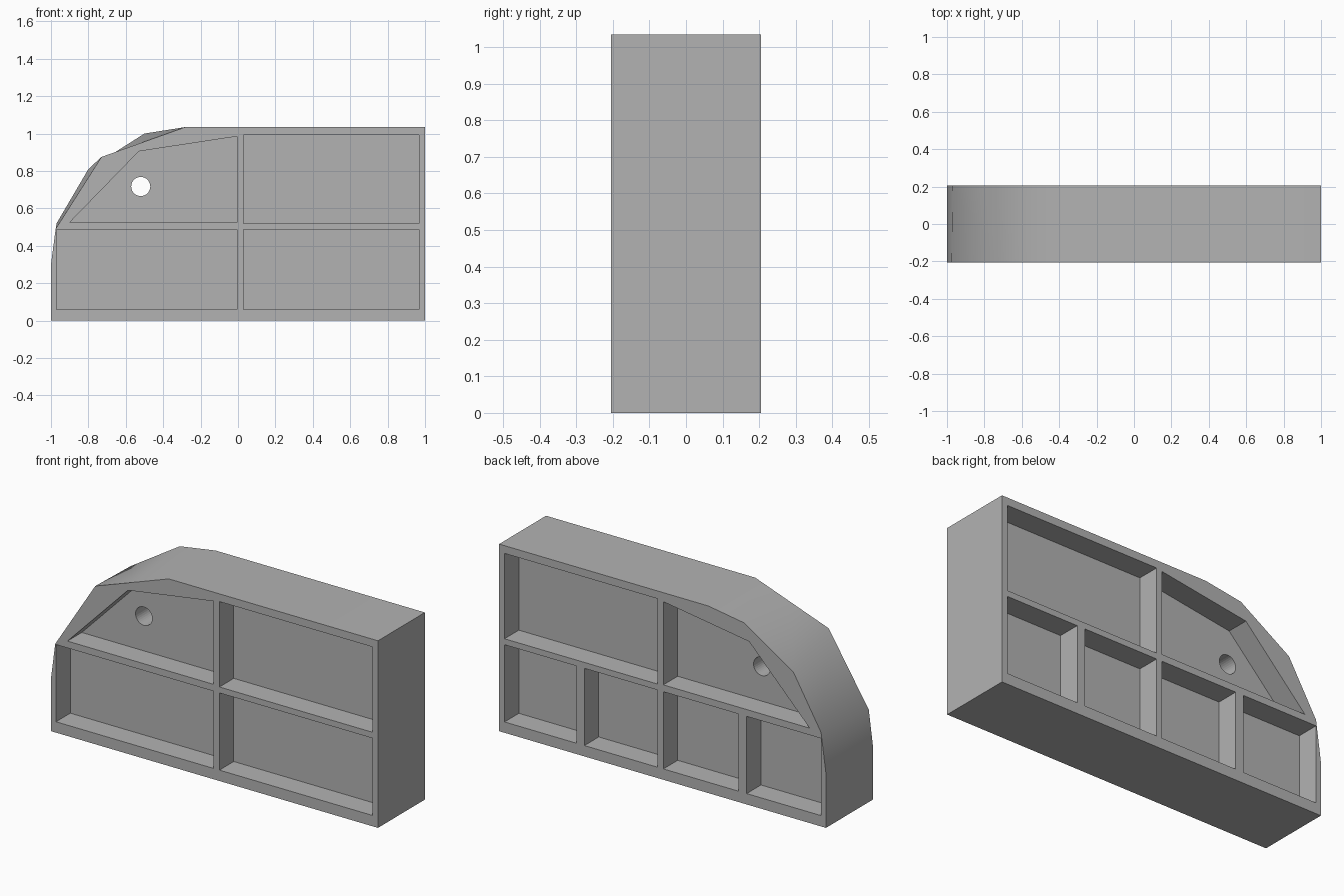
import bpy, bmesh, math

cube = bpy.data.objects.get("Cube")
if cube:
    bpy.data.objects.remove(cube, do_unlink=True)

HALF = 0.205      # half thickness of the block
DEPTH = 0.125     # pocket depth
TOP = 1.035

grey = bpy.data.materials.new("plain_grey")
grey.use_nodes = True
grey.diffuse_color = (0.45, 0.45, 0.45, 1)
grey.node_tree.nodes["Principled BSDF"].inputs["Base Color"].default_value = (0.45, 0.45, 0.45, 1)


def add_loft(bm, front, back, y0, y1):
    """Closed solid between two matching x-z outlines."""
    a = [bm.verts.new((x, y0, z)) for x, z in front]
    b = [bm.verts.new((x, y1, z)) for x, z in back]
    bm.faces.new(a)
    bm.faces.new(b[::-1])
    for i in range(len(a)):
        j = (i + 1) % len(a)
        bm.faces.new((a[j], a[i], b[i], b[j]))


def finish(bm, name):
    bmesh.ops.recalc_face_normals(bm, faces=bm.faces[:])
    mesh = bpy.data.meshes.new(name)
    bm.to_mesh(mesh)
    bm.free()
    mesh.materials.append(grey)
    obj = bpy.data.objects.new(name, mesh)
    bpy.context.collection.objects.link(obj)
    return obj


def rect(x0, x1, z0, z1):
    return [(x0, z0), (x1, z0), (x1, z1), (x0, z1)]


# Block with a rounded shoulder whose outline differs from front to back
base = [(1, TOP), (1, 0), (-1, 0), (-1, 0.3)]
front = base + [(-0.975, 0.49), (-0.73, 0.875), (-0.28, TOP)]
back = base + [(-0.97, 0.52), (-0.8, 0.81), (-0.5, 1.0), (-0.28, TOP)]
front.insert(6, (-0.505, 0.955))
bm = bmesh.new()
add_loft(bm, front, back, -HALF, HALF)
block = finish(bm, "ribbed_block")

# Smooth the shoulder, keep the corners sharp
bpy.context.view_layer.objects.active = block
block.select_set(True)
bpy.ops.object.shade_smooth_by_angle(angle=math.radians(40))
for face in block.data.polygons:
    if abs(face.normal.y) > 0.95:
        face.use_smooth = False

# Pockets: shared upper row, two lower ones in front and four behind
upper = [rect(0.03, 0.967, 0.52, 0.992),
         [(-0.9, 0.525), (-0.005, 0.525), (-0.005, 0.985), (-0.53, 0.905)]]
lower_front = [(-0.97, -0.005), (0.03, 0.967)]
lower_back = [(-0.97, -0.515), (-0.466, -0.005), (0.03, 0.478), (0.528, 0.967)]
bm = bmesh.new()
for side, spans in ((-1, lower_front), (1, lower_back)):
    for shape in upper + [rect(a, b, 0.06, 0.487) for a, b in spans]:
        add_loft(bm, shape, shape, side * (HALF - DEPTH), side * (HALF + 0.1))
pockets = finish(bm, "pocket_cutter")

# Round hole through the web
ring = [(-0.52 + 0.051 * math.cos(i * math.tau / 32),
         0.717 + 0.051 * math.sin(i * math.tau / 32)) for i in range(32)]
bm = bmesh.new()
add_loft(bm, ring, ring, -HALF - 0.1, HALF + 0.1)
hole = finish(bm, "hole_cutter")

for cutter in (pockets, hole):
    cutter.hide_render = True
    mod = block.modifiers.new(cutter.name, 'BOOLEAN')
    mod.operation = 'DIFFERENCE'
    mod.solver = 'EXACT'
    mod.object = cutter
    bpy.ops.object.modifier_apply(modifier=mod.name)
    bpy.data.objects.remove(cutter, do_unlink=True)
